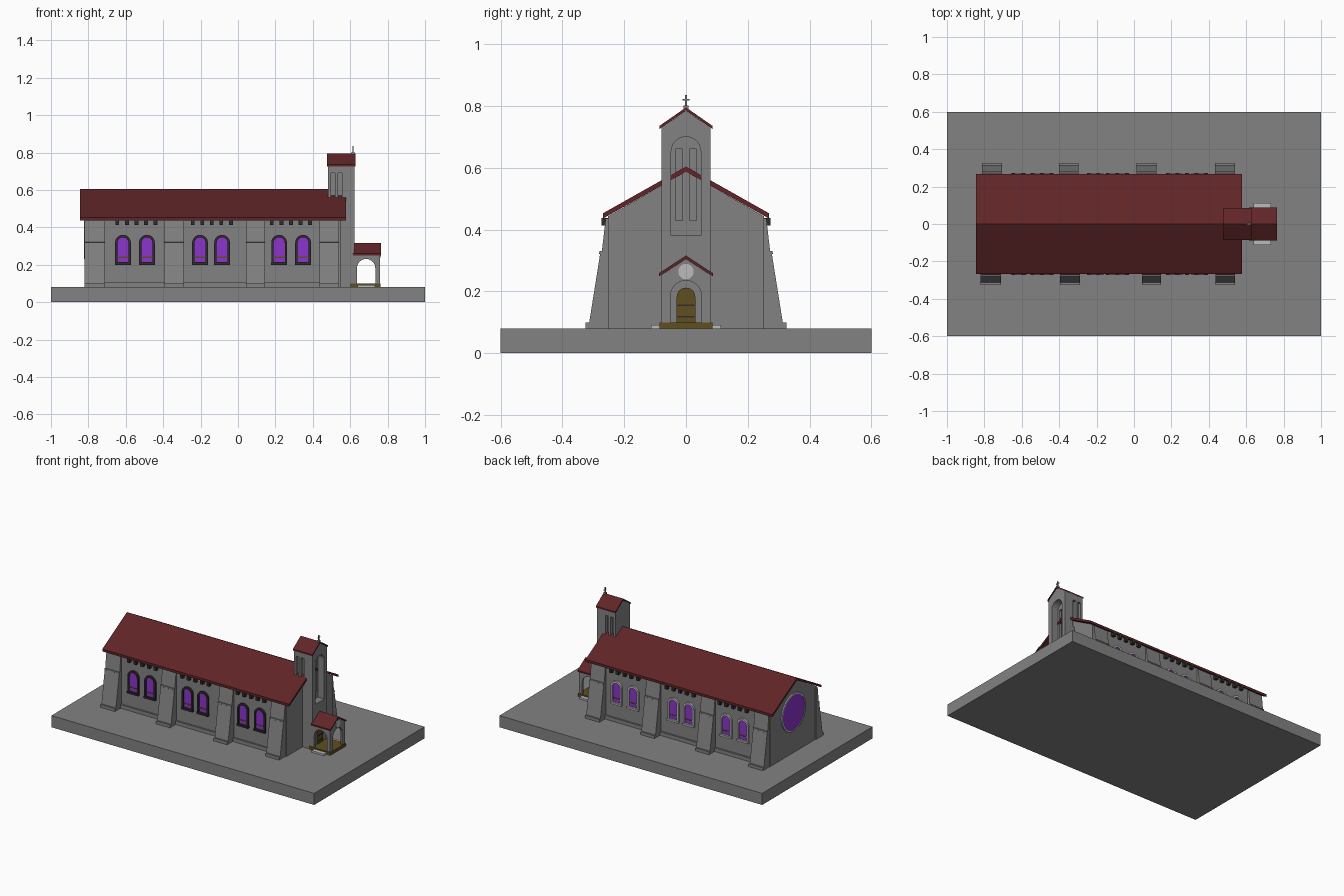
import bpy, bmesh, math

if "Cube" in bpy.data.objects:
    bpy.data.objects.remove(bpy.data.objects["Cube"])


def material(name, r, g, b):
    m = bpy.data.materials.new(name)
    m.diffuse_color = (r, g, b, 1)
    m.use_nodes = True
    m.node_tree.nodes["Principled BSDF"].inputs["Base Color"].default_value = m.diffuse_color
    return m


STONE = material("grey_stone", 0.225, 0.225, 0.225)
RED = material("roof_red", 0.115, 0.018, 0.02)
GLASS = material("purple_glass", 0.26, 0.035, 0.6)
WOOD = material("olive_wood", 0.115, 0.08, 0.014)
DARK = material("dark_trim", 0.03, 0.027, 0.025)
PALE = material("pale_stone", 0.5, 0.5, 0.5)


def finish(name, bm, mat):
    bmesh.ops.recalc_face_normals(bm, faces=bm.faces)
    me = bpy.data.meshes.new(name)
    bm.to_mesh(me)
    bm.free()
    if mat:
        me.materials.append(mat)
    ob = bpy.data.objects.new(name, me)
    bpy.context.collection.objects.link(ob)
    return ob


def place(axis, u, v, d):
    return (d, u, v) if axis == 'x' else (u, d, v)


def prism(name, pts, axis, a, b, mat=None):
    """Extrude a (u, z) profile along x or y from a to b."""
    bm = bmesh.new()
    lo, hi = [[bm.verts.new(place(axis, u, v, d)) for u, v in pts] for d in (a, b)]
    bm.faces.new(lo)
    bm.faces.new(hi)
    n = len(pts)
    for i in range(n):
        j = (i + 1) % n
        bm.faces.new((lo[i], lo[j], hi[j], hi[i]))
    return finish(name, bm, mat)


def ring(name, outer, inner, axis, a, b, mat):
    """Frame between two matching profiles."""
    bm = bmesh.new()
    loops = [[bm.verts.new(place(axis, u, v, d)) for u, v in p]
             for p, d in ((outer, a), (outer, b), (inner, b), (inner, a))]
    n = len(outer)
    for k in range(4):
        p, q = loops[k], loops[(k + 1) % 4]
        for i in range(n):
            j = (i + 1) % n
            bm.faces.new((p[i], p[j], q[j], q[i]))
    return finish(name, bm, mat)


def box(name, x0, x1, y0, y1, z0, z1, mat=None):
    return prism(name, [(x0, z0), (x1, z0), (x1, z1), (x0, z1)], 'y', y0, y1, mat)


def arch(c, half, z0, top, n=14):
    pts = [(c - half, z0), (c + half, z0)]
    for i in range(n + 1):
        t = math.pi * i / n
        pts.append((c + half * math.cos(t), top - half + half * math.sin(t)))
    return pts


def circle(c, z, r, n=36):
    return [(c + r * math.cos(2 * math.pi * i / n), z + r * math.sin(2 * math.pi * i / n))
            for i in range(n)]


def gable(half, z0, eave, peak):
    return [(-half, z0), (half, z0), (half, eave), (0, peak), (-half, eave)]


def chevron(half, eave, peak, t):
    return [(-half, eave - t), (-half, eave), (0, peak), (half, eave), (half, eave - t), (0, peak - t)]


def cut(ob, cutters):
    for c in cutters:
        m = ob.modifiers.new("cut", 'BOOLEAN')
        m.operation = 'DIFFERENCE'
        m.solver = 'EXACT'
        m.object = c
    dg = bpy.context.evaluated_depsgraph_get()
    me = bpy.data.meshes.new_from_object(ob.evaluated_get(dg))
    ob.modifiers.clear()
    ob.data = me
    for c in cutters:
        bpy.data.objects.remove(c)


# Ground slab and nave
G = 0.08
box("base_slab", -1, 1, -0.6, 0.6, 0, G, STONE)
prism("nave_walls", gable(0.252, G, 0.443, 0.588), 'x', -0.815, 0.547, STONE)
prism("nave_roof", chevron(0.268, 0.453, 0.604, 0.017), 'x', -0.845, 0.577, RED)

# Sloping buttresses, different spacing on each side
butt = {-1: [(-0.82, -0.71), (-0.395, -0.29), (0.042, 0.145), (0.435, 0.54)],
        1: [(-0.812, -0.705), (-0.402, -0.298), (0.013, 0.12), (0.432, 0.54)]}
for s, spans in butt.items():
    prof = [(0.24, G), (0.325, G), (0.325, 0.1), (0.313, 0.1), (0.278, 0.32), (0.281, 0.322),
            (0.28, 0.331), (0.272, 0.331), (0.26, 0.435), (0.24, 0.435)]
    for x0, x1 in spans:
        prism("buttress", [(s * u, z) for u, z in prof], 'x', x0, x1, STONE)
    # Plinths in the bays
    for (_, x0), (x1, _) in zip(spans, spans[1:]):
        a, b = sorted((s * 0.25, s * 0.264))
        box("bay_plinth", x0, x1, a, b, G, 0.105, STONE)

# Arched windows with frames, sills and a bar; corbels under the eaves
for s, frame in ((-1, DARK), (1, PALE)):
    for x in (-0.615, -0.487, -0.203, -0.085, 0.22, 0.348):
        prism("window_glass", arch(x, 0.033, 0.212, 0.35), 'y', s * 0.25, s * 0.256, GLASS)
        ring("window_frame", arch(x, 0.042, 0.203, 0.36), arch(x, 0.03, 0.214, 0.347),
             'y', s * 0.25, s * 0.265, frame)
        a, b = sorted((s * 0.25, s * 0.27))
        box("window_sill", x - 0.043, x + 0.043, a, b, 0.2, 0.212, frame)
        a, b = sorted((s * 0.25, s * 0.259))
        box("window_bar", x - 0.032, x + 0.032, a, b, 0.236, 0.243, WOOD)
    for x in (-0.543, -0.14, 0.283):
        for k in range(-2, 3):
            a, b = sorted((s * 0.25, s * 0.273))
            c = x + k * 0.051
            box("eave_corbel", c - 0.01, c + 0.01, a, b, 0.413, 0.437, DARK)

# Round window in the far gable
prism("round_window_glass", circle(0, 0.36, 0.122), 'x', -0.82, -0.81, GLASS)
ring("round_window_frame", circle(0, 0.36, 0.13), circle(0, 0.36, 0.12), 'x', -0.823, -0.81, PALE)

# Bell tower with tall arched recess and slits
tower = prism("bell_tower", gable(0.08, G, 0.73, 0.784), 'x', 0.482, 0.622, STONE)
cutters = [prism("cut_recess", arch(0, 0.048, 0.38, 0.7), 'x', 0.574, 0.7)]
for s in (-1, 1):
    a, b = sorted((s * 0.012, s * 0.034))
    cutters.append(box("cut_front_slit", 0.53, 0.6, a, b, 0.43, 0.66))
    for x in (0.508, 0.546):
        a, b = sorted((s * 0.06, s * 0.12))
        cutters.append(box("cut_side_slit", x - 0.011, x + 0.011, a, b, 0.5, 0.69))
cut(tower, cutters)
prism("tower_roof", chevron(0.085, 0.736, 0.795, 0.01), 'x', 0.477, 0.627, RED)

# Cross on the tower
box("cross_foot", 0.607, 0.623, -0.008, 0.008, 0.785, 0.802, STONE)
box("cross_post", 0.612, 0.618, -0.003, 0.003, 0.8, 0.836, STONE)
box("cross_arm", 0.612, 0.618, -0.012, 0.012, 0.818, 0.823, STONE)

# Porch: hollow gabled box, open arches on three sides
porch = prism("porch_walls", gable(0.08, 0.095, 0.253, 0.305), 'x', 0.6, 0.758, STONE)
cut(porch, [box("cut_room", 0.61, 0.744, -0.066, 0.066, 0.09, 0.24),
            prism("cut_side_arch", arch(0.685, 0.049, 0.085, 0.231), 'y', -0.2, 0.2),
            prism("cut_front_arch", arch(0, 0.05, 0.085, 0.235), 'x', 0.68, 0.8)])
prism("porch_roof", chevron(0.087, 0.259, 0.316, 0.01), 'x', 0.615, 0.765, RED)
box("porch_floor", 0.6, 0.762, -0.085, 0.085, G, 0.1, WOOD)
box("porch_side_steps", 0.64, 0.733, -0.113, 0.113, G, 0.092, PALE)
prism("porch_roundel", circle(0, 0.264, 0.025, 24), 'x', 0.755, 0.762, PALE)

# Door with hinges
prism("door", arch(0, 0.03, 0.1, 0.212), 'x', 0.618, 0.627, WOOD)
for z in (0.118, 0.155):
    box("door_hinge", 0.62, 0.63, -0.028, 0.028, z - 0.003, z + 0.003, DARK)
